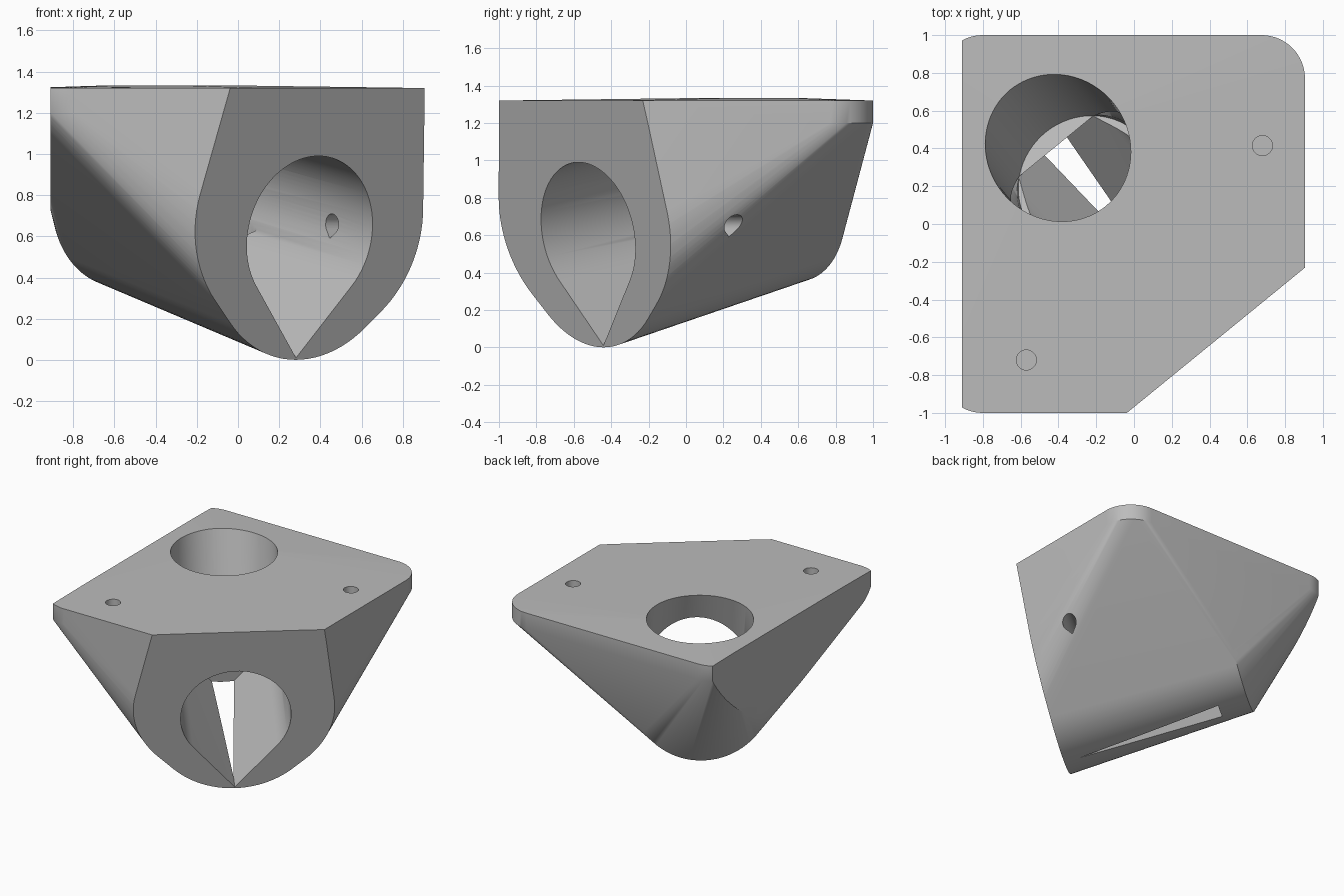
import bpy, bmesh
from math import sin, cos, pi, radians, asin
from mathutils import Vector

old = bpy.data.objects.get("Cube")
if old:
    bpy.data.objects.remove(old, do_unlink=True)

grey = bpy.data.materials.new("plain_grey")
grey.use_nodes = True
grey.diffuse_color = (0.5, 0.5, 0.5, 1)
grey.node_tree.nodes["Principled BSDF"].inputs["Base Color"].default_value = (0.5, 0.5, 0.5, 1)

# Working frame of the tilted duct: inward axis, sideways and up
TILT = radians(10)
Z = Vector((0, 0, 1))
back = Vector((-0.632, 0.775, 0)).normalized()
side = Vector((0.775, 0.632, 0)).normalized()
axis = back * cos(TILT) + Z * sin(TILT)
up = Z * cos(TILT) - back * sin(TILT)
mouth = Vector((0.348, -0.523, 0.606))


def circle(r, n=96):
    return [(r * cos(2 * pi * i / n), r * sin(2 * pi * i / n)) for i in range(n)]


def teardrop(r, tip, n=72):
    """Round profile drawn out to a point at the bottom."""
    a = asin(r / tip)
    span = pi + 2 * a
    pts = [(r * cos(-a + span * i / n), r * sin(-a + span * i / n)) for i in range(n + 1)]
    # The last tangent point is followed by the tip
    return pts + [(0, -tip)]


def place(profile, origin, right, upward):
    return [origin + right * x + upward * y for x, y in profile]


def new_object(name, bm):
    bmesh.ops.recalc_face_normals(bm, faces=bm.faces[:])
    mesh = bpy.data.meshes.new(name)
    bm.to_mesh(mesh)
    bm.free()
    mesh.materials.append(grey)
    ob = bpy.data.objects.new(name, mesh)
    bpy.context.scene.collection.objects.link(ob)
    return ob


def prism(name, profile, origin, right, upward, along, start, end):
    bm = bmesh.new()
    rings = [[bm.verts.new(p) for p in place(profile, origin + along * t, right, upward)]
             for t in (start, end)]
    n = len(profile)
    for ring in rings:
        bm.faces.new(ring)
    for i in range(n):
        j = (i + 1) % n
        bm.faces.new((rings[0][i], rings[0][j], rings[1][j], rings[1][i]))
    return new_object(name, bm)


def slice_off(bm, point, normal):
    """Cut away everything on the normal's side and cap the cut."""
    geom = bm.verts[:] + bm.edges[:] + bm.faces[:]
    cut = bmesh.ops.bisect_plane(bm, geom=geom, plane_co=point, plane_no=normal,
                                 clear_outer=True, dist=1e-5)
    edges = [e for e in cut["geom_cut"] if isinstance(e, bmesh.types.BMEdge)]
    bmesh.ops.contextual_create(bm, geom=edges)


# Body: hull over the mounting plate and the tapering duct
points = []
R = 0.23
for z in (1.2, 1.32):
    for cx, cy, a0 in ((0.675, 0.77, 0), (-0.8, 0.77, 90), (-0.8, -0.77, 180)):
        for i in range(17):
            a = radians(a0 + 90 * i / 16)
            points.append(Vector((cx + R * cos(a), cy + R * sin(a), z)))
    points += [Vector((0.113, -1, z)), Vector((0.905, -0.354, z))]
for t, r in ((-0.1, 0.623), (1.384, 0.5)):
    points += place(circle(r), mouth + axis * t, side, up)

bm = bmesh.new()
for p in points:
    bm.verts.new(p)
hull = bmesh.ops.convex_hull(bm, input=bm.verts[:])
loose = {v for v in hull["geom_interior"] + hull["geom_unused"]
         if isinstance(v, bmesh.types.BMVert)}
bmesh.ops.delete(bm, geom=list(loose), context="VERTS")
bmesh.ops.dissolve_limit(bm, angle_limit=0.001, verts=bm.verts[:], edges=bm.edges[:])
slice_off(bm, mouth, -axis)
slice_off(bm, Vector((-0.91, 0, 0)), Vector((-1, 0, 0)))
body = new_object("duct_body", bm)

# Cutters: main bore, inclined top opening, side hole and screw holes
lean = radians(19)
down = -back * sin(lean) - Z * cos(lean)
across = back * cos(lean) - Z * sin(lean)
X, Y = Vector((1, 0, 0)), Vector((0, 1, 0))
cutters = [
    prism("bore_cutter", teardrop(0.39, 0.605), mouth, side, up, axis, -0.3, 1.17),
    prism("top_opening_cutter", circle(0.377), Vector((-0.4, 0.4, 1.32)),
          side, across, down, -0.3, 0.76),
    prism("side_hole_cutter", teardrop(0.05, 0.071, 24), mouth + axis * 0.31,
          axis, up, side, 0.1, 1.1),
]
for x, y in ((0.68, 0.415), (-0.57, -0.72)):
    cutters.append(prism("screw_hole_cutter", circle(0.053, 32), Vector((x, y, 1.32)),
                         X, Y, Z, -0.22, 0.1))

for c in cutters:
    c.hide_render = True
    mod = body.modifiers.new(c.name, "BOOLEAN")
    mod.operation = "DIFFERENCE"
    mod.solver = "EXACT"
    mod.object = c

# Bake the cuts, drop the cutters and smooth the curved walls
graph = bpy.context.evaluated_depsgraph_get()
baked = bpy.data.meshes.new_from_object(body.evaluated_get(graph))
body.modifiers.clear()
body.data = baked
for c in cutters:
    bpy.data.objects.remove(c, do_unlink=True)

for ob in bpy.context.selected_objects:
    ob.select_set(False)
body.select_set(True)
bpy.context.view_layer.objects.active = body
bpy.ops.object.shade_smooth_by_angle(angle=radians(30))
